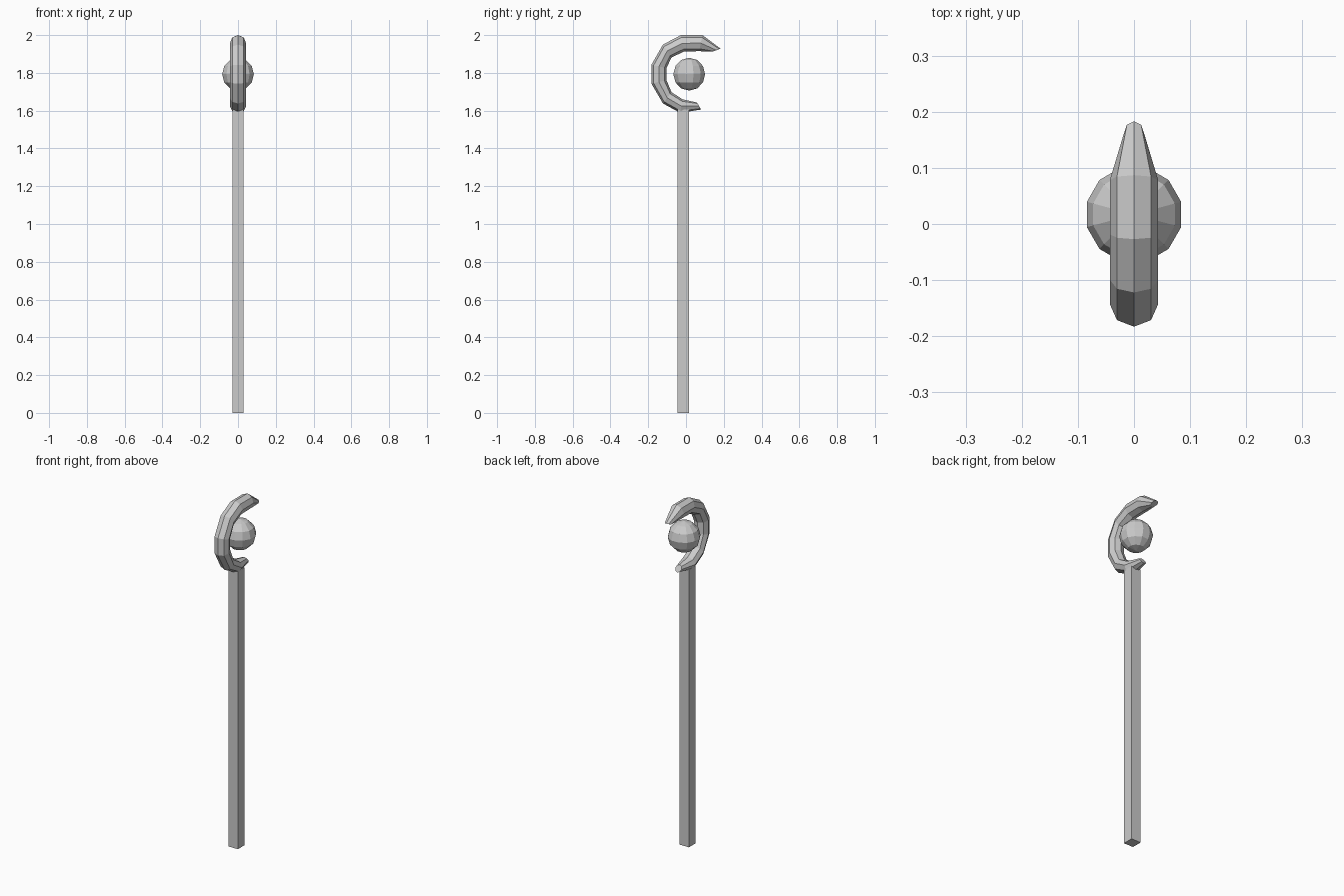
import bpy, bmesh, math
from mathutils import Vector, Matrix

cube = bpy.data.objects.get("Cube")
if cube:
    bpy.data.objects.remove(cube, do_unlink=True)

# One plain grey for the whole model
grey = bpy.data.materials.new("light grey")
grey.use_nodes = True
grey.diffuse_color = (0.6, 0.6, 0.6, 1)
grey.node_tree.nodes["Principled BSDF"].inputs["Base Color"].default_value = (0.6, 0.6, 0.6, 1)


def finish(bm, name):
    bmesh.ops.recalc_face_normals(bm, faces=bm.faces)
    mesh = bpy.data.meshes.new(name)
    bm.to_mesh(mesh)
    bm.free()
    mesh.materials.append(grey)
    obj = bpy.data.objects.new(name, mesh)
    bpy.context.collection.objects.link(obj)
    return obj


# Square shaft
bm = bmesh.new()
bmesh.ops.create_cube(bm, size=1, matrix=Matrix.Translation((0, -0.014, 0.803))
                      @ Matrix.Diagonal((0.06, 0.06, 1.606, 1)))
finish(bm, "staff_shaft")

# Faceted orb, turned so that flat sides face the axes
bm = bmesh.new()
bmesh.ops.create_uvsphere(bm, u_segments=12, v_segments=6, radius=0.087,
                          matrix=Matrix.Translation((0, 0.017, 1.793))
                          @ Matrix.Rotation(math.radians(15), 4, 'Z'))
finish(bm, "orb")

# Crescent: octagonal rings, each given by its outer (y, z), inner (y, z) and half width
rings = [
    ((0.183, 1.928), (0.140, 1.912), 0.018),
    ((0.087, 2.000), (0.070, 1.915), 0.043),
    ((-0.027, 2.000), (-0.010, 1.913), 0.043),
    ((-0.122, 1.950), (-0.077, 1.882), 0.043),
    ((-0.183, 1.843), (-0.103, 1.825), 0.043),
    ((-0.183, 1.743), (-0.103, 1.761), 0.043),
    ((-0.122, 1.638), (-0.077, 1.698), 0.043),
    ((-0.030, 1.588), (-0.018, 1.660), 0.043),
    ((0.080, 1.606), (0.058, 1.643), 0.020),
]
bm = bmesh.new()
loops = []
for outer, inner, half in rings:
    o, i = Vector((0, *outer)), Vector((0, *inner))
    mid, arm = (o + i) / 2, (o - i) / 2
    loops.append([bm.verts.new(mid + arm * math.cos(k * math.pi / 4)
                               + Vector((half * math.sin(k * math.pi / 4), 0, 0)))
                  for k in range(8)])
for a, b in zip(loops, loops[1:]):
    for k in range(8):
        n = (k + 1) % 8
        bm.faces.new((a[k], a[n], b[n], b[k]))
bm.faces.new(loops[0])
bm.faces.new(loops[-1])
finish(bm, "crescent_head")
